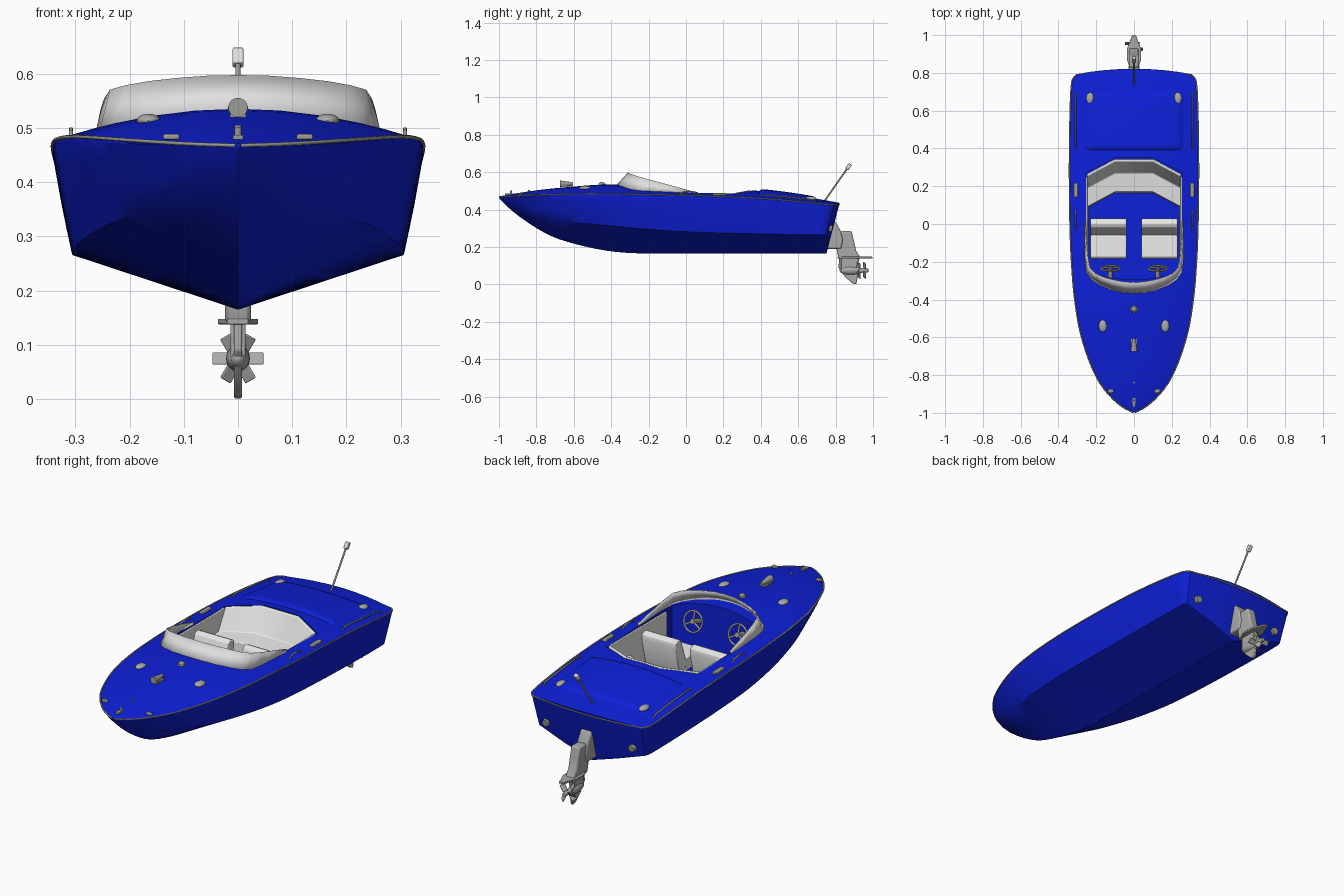
import bpy, bmesh, math
from mathutils import Vector, Matrix

if "Cube" in bpy.data.objects:
    bpy.data.objects.remove(bpy.data.objects["Cube"])

def mat(name, c):
    m = bpy.data.materials.new(name)
    m.diffuse_color = (*c, 1)
    m.use_nodes = True
    m.node_tree.nodes["Principled BSDF"].inputs["Base Color"].default_value = m.diffuse_color
    return m
BLUE = mat("hull_blue", (0.004, 0.014, 0.68))
WHITE = mat("upholstery_white", (0.8, 0.8, 0.79))
GLASS = mat("screen_white", (0.74, 0.74, 0.74))
CHROME = mat("chrome_grey", (0.34, 0.34, 0.31))
DRIVE = mat("drive_grey", (0.4, 0.4, 0.39))

def make(name, bm, m, bevel=0, angle=35):
    bmesh.ops.remove_doubles(bm, verts=bm.verts, dist=1e-5)
    bmesh.ops.recalc_face_normals(bm, faces=bm.faces)
    me = bpy.data.meshes.new(name)
    bm.to_mesh(me); bm.free()
    ob = bpy.data.objects.new(name, me)
    bpy.context.collection.objects.link(ob)
    me.materials.append(m)
    if bevel:
        b = ob.modifiers.new("bevel", 'BEVEL')
        b.width, b.segments, b.limit_method = bevel, 2, 'ANGLE'
    smooth(ob, angle)
    return ob

def smooth(ob, angle=35):
    bpy.ops.object.select_all(action='DESELECT')
    ob.select_set(True)
    bpy.context.view_layer.objects.active = ob
    bpy.ops.object.shade_smooth_by_angle(angle=math.radians(angle))

def loft(bm, rows, caps=(True, True)):
    vs = [[bm.verts.new(p) for p in r] for r in rows]
    n = len(rows[0])
    for a, b in zip(vs, vs[1:]):
        for i in range(n):
            bm.faces.new((a[i], a[(i+1) % n], b[(i+1) % n], b[i]))
    if caps[0]: bm.faces.new(vs[0])
    if caps[1]: bm.faces.new(vs[-1])

def prism(bm, pts, axis, lo, hi):
    def at(p, t):
        q = list(p); q.insert(axis, t); return q
    loft(bm, [[at(p, t) for p in pts] for t in (lo, hi)])

def box(bm, c, size, rx=0):
    bmesh.ops.create_cube(bm, size=1, matrix=Matrix.Translation(c) @ Matrix.Rotation(rx, 4, 'X') @ Matrix.Diagonal((*size, 1)))

def ball(bm, c, r):
    bmesh.ops.create_uvsphere(bm, u_segments=20, v_segments=12, radius=1, matrix=Matrix.Translation(c) @ Matrix.Diagonal((*r, 1)))

def rod(bm, a, b, r, r2=None):
    a, b = Vector(a), Vector(b)
    d = b - a
    bmesh.ops.create_cone(bm, cap_ends=True, segments=16, radius1=r, radius2=r if r2 is None else r2, depth=d.length,
                          matrix=Matrix.Translation((a+b)/2) @ d.to_track_quat('Z', 'Y').to_matrix().to_4x4())

def tube(name, pts, r, m, cyclic=False):
    cu = bpy.data.curves.new(name, 'CURVE')
    cu.dimensions, cu.bevel_depth, cu.bevel_resolution = '3D', r, 2
    sp = cu.splines.new('POLY')
    sp.points.add(len(pts)-1)
    for q, p in zip(sp.points, pts): q.co = (*p, 1)
    sp.use_cyclic_u = cyclic
    cu.materials.append(m)
    bpy.context.collection.objects.link(bpy.data.objects.new(name, cu))

# Smooth curves along the length of the hull
def interp(t, y):
    y = min(max(y, t[0][0]), t[-1][0])
    i = max(k for k in range(len(t)-1) if t[k][0] <= y)
    def slope(k):
        a, b = t[max(k-1, 0)], t[min(k+1, len(t)-1)]
        return (b[1]-a[1])/(b[0]-a[0])
    (x0, a), (x1, b) = t[i], t[i+1]
    h = x1-x0; u = (y-x0)/h
    return (a*(1+2*u)*(1-u)**2 + b*u*u*(3-2*u) + h*u*(1-u)*((1-u)*slope(i) - u*slope(i+1)))
SHEER_W = [(-1, 0), (-.97, .06), (-.9, .138), (-.8, .205), (-.6, .278), (-.4, .314), (-.2, .331), (0, .339), (.3, .342), (.6, .338), (.79, .328), (.82, .306)]
SHEER_Z = [(-1, .468), (-.8, .478), (-.5, .484), (0, .476), (.4, .46), (.82, .424)]
CHINE_W = [(-1, 0), (-.95, .05), (-.9, .085), (-.8, .14), (-.6, .212), (-.4, .258), (-.2, .285), (0, .298), (.4, .305), (.79, .304), (.82, .294)]
CHINE_Z = [(-1, .466), (-.95, .436), (-.9, .41), (-.8, .37), (-.6, .335), (-.4, .313), (-.2, .295), (0, .282), (.4, .27), (.82, .265)]
KEEL_Z = [(-1, .46), (-.92, .385), (-.79, .295), (-.68, .242), (-.47, .188), (-.3, .168), (0, .165), (.82, .165)]
CROWN = [(-1, .003), (-.8, .025), (-.6, .04), (-.4, .052), (-.2, .048), (0, .035), (.35, .04), (.6, .03), (.82, .012)]

def deck(x, y):
    return interp(SHEER_Z, y) + interp(CROWN, y)*max(0, 1-(x/max(interp(SHEER_W, y), .01))**2)

def hull_point(x, y, z):   # raked and curved transom
    t = min(max((y-.55)/.27, 0), 1)
    return (x, y + t*((z-.43)*.26 - .3*x*x), z)

def ring(y, s=1):
    w, c, zs, zc, zk = (interp(t, y) for t in (SHEER_W, CHINE_W, SHEER_Z, CHINE_Z, KEEL_Z))
    half = [(0, zk), (c*.5, (zk+zc)/2), (c, zc)]
    half += [(c+(w-c)*a, zc+(zs-zc)*b) for a, b in ((.3, .25), (.58, .5), (.82, .75), (1, .94), (.985, 1))]
    half += [(w*f, deck(w*f, y)) for f in (.85, .7, .5, .25, 0)]
    full = half + [(-x, z) for x, z in half[-2:0:-1]]
    return [hull_point(x*s, y, z) for x, z in full]

# Hull and deck as one solid, cockpit cut out
ys = [-.998, -.99, -.98, -.96] + [-.93+.05*i for i in range(35)] + [.79, .803, .813, .82]
bm = bmesh.new()
loft(bm, [ring(y) for y in ys] + [ring(.82, s) for s in (.75, .5, .25, 0)], (True, False))
hull = make("hull", bm, BLUE)
bm = bmesh.new()
edge = [(0, -.295), (.1, -.288), (.2, -.27), (.245, -.24), (.255, -.19), (.255, .27), (.1, .35)]
prism(bm, edge + [(-x, y) for x, y in edge[:0:-1]], 2, .29, .8)
cutter = make("cockpit_cutter", bm, BLUE)
cutter.hide_render = True
mod = hull.modifiers.new("cockpit", 'BOOLEAN')
mod.object, mod.operation, mod.solver = cutter, 'DIFFERENCE', 'EXACT'
bpy.context.view_layer.objects.active = hull
bpy.ops.object.modifier_apply(modifier="cockpit")
bpy.data.objects.remove(cutter)
smooth(hull, 30)

# Rub rail round the sheer
side = [hull_point(interp(SHEER_W, y), y, interp(SHEER_Z, y)) for y in ys]
stern = [hull_point(.306*s, .82, .424) for s in (.75, .5, .25, 0)]
right = side + stern
tube("rub_rail", right + [(-x, y, z) for x, y, z in right[-2::-1]], .0035, CHROME)

# Engine hatch: padded panel following the deck
bm = bmesh.new()
N = 24
bmesh.ops.create_grid(bm, x_segments=N, y_segments=N, size=1)
for v in bm.verts:
    a, b = v.co.x, v.co.y
    x, y = a*.268, .545 + b*.158
    e = min(1, (1-abs(a))*.268/.035, (1-abs(b))*.158/.035)
    v.co = (x, y, deck(x, y) - .006 + .017*math.sqrt(e*(2-e)))
make("engine_hatch", bm, BLUE, angle=50)

# Wraparound windscreen
low = [(0, -.368), (.06, -.364), (.12, -.35), (.18, -.325), (.225, -.295), (.252, -.255), (.26, -.18), (.26, -.09), (.26, .01)]
top = [(0, -.31, .596), (.055, -.306, .595), (.11, -.296, .591), (.165, -.28, .585), (.205, -.262, .578), (.234, -.232, .57), (.245, -.17, .553), (.252, -.085, .53), (.257, .015, .503)]
L = [(x, y, deck(x, y)-.004) for x, y in low]
bm = bmesh.new()
flip = lambda P: [(-x, y, z) for x, y, z in P[:0:-1]] + P
A, B = ([bm.verts.new(p) for p in flip(P)] for P in (L, top))
for i in range(len(A)-1):
    bm.faces.new((A[i], A[i+1], B[i+1], B[i]))
ws = make("windscreen", bm, GLASS, angle=50)
so = ws.modifiers.new("thickness", 'SOLIDIFY')
so.thickness, so.offset = .005, 0

# Rear bench: angled backrest and seat
bm = bmesh.new()
rows = []
for x, y, zt in ((-.25, .265, .488), (-.1, .345, .502), (.1, .345, .502), (.25, .265, .488)):
    rows.append([(x, y, .29), (x, y, zt), (x, y-.015, zt), (x, y-.075, .39), (x, y-.175, .38), (x, y-.18, .29)])
loft(bm, rows)
make("rear_bench", bm, WHITE, .004)

for s, tag in ((-1, "left"), (1, "right")):
    # Pleated front seats
    bm = bmesh.new()
    n, w = 6, .19/6
    for i in range(n):
        x = s*.135 - .095 + i*w
        prism(bm, [(-.18, .3), (-.185, .355), (-.175, .37), (-.06, .36), (-.05, .3)], 0, x, x+w)
        prism(bm, [(-.065, .34), (-.02, .465), (.0, .475), (.025, .465), (.03, .44), (0, .31), (-.05, .3)], 0, x, x+w)
    make(tag+"_front_seat", bm, WHITE, .005)
    # Pleated side lining
    bm = bmesh.new()
    for i in range(18):
        y = -.2 + i*.025
        prism(bm, [(s*.242, .3), (s*.256, .3), (s*.256, .486), (s*.246, .486)], 1, y, y+.025)
    make(tag+"_side_lining", bm, WHITE, .003)
    # Steering wheel
    c, ax = Vector((s*.125, -.235, .455)), Vector((0, math.cos(.3), math.sin(.3)))
    u, v = Vector((1, 0, 0)), Vector((0, -math.sin(.3), math.cos(.3)))
    spin = lambda t, r: c + (u*math.cos(t) + v*math.sin(t))*r
    tube(tag+"_wheel_rim", [spin(k*math.pi/16, .05) for k in range(32)], .005, CHROME, True)
    bm = bmesh.new()
    for k in range(3):
        rod(bm, c, spin(math.pi/2 + k*2*math.pi/3, .05), .005)
    rod(bm, c + ax*.008, c - ax*.06, .012)
    make(tag+"_wheel_spokes", bm, CHROME)
    # Deck vents, chocks, cleats
    bm = bmesh.new()
    ball(bm, (s*.165, -.54, deck(.165, -.54)), (.022, .032, .012))
    ball(bm, (s*.232, .665, deck(.232, .665)+.006), (.02, .032, .013))
    make(tag+"_vents", bm, DRIVE)
    bm = bmesh.new()
    box(bm, (s*.123, -.885, deck(.123, -.885)+.004), (.03, .02, .01))
    box(bm, (s*.308, .18, deck(.308, .18)+.004), (.022, .075, .012))
    make(tag+"_chock_and_cleat", bm, CHROME, .003)
    # Grab handle and stern rail
    d = lambda y, h: (s*.308, y, deck(.308, y)+h)
    tube(tag+"_grab_handle", [d(-.03, -.002), d(-.02, .01), d(.02, .016), d(.06, .01), d(.07, -.002)], .004, CHROME)
    tube(tag+"_stern_rail", [d(.4, -.002), d(.41, .012), d(.55, .012), d(.685, .012), d(.695, -.002)], .004, CHROME)
    # Transom fitting
    bm = bmesh.new()
    p = Vector(hull_point(s*.24, .82, .3))
    rod(bm, p - Vector((0, .01, 0)), p + Vector((0, .012, -.003)), .021, .017)
    make(tag+"_transom_disc", bm, CHROME)

# Foredeck fittings on the centre line
bm = bmesh.new()
rod(bm, (0, -.45, .525), (0, -.45, .54), .021, .018)
ball(bm, (0, -.45, .54), (.014, .014, .008))
z = deck(0, -.64)
box(bm, (0, -.64, z+.004), (.03, .06, .008))
rod(bm, (0, -.675, z+.018), (0, -.605, z+.018), .018, .008)
rod(bm, (0, -.84, deck(0, -.84)-.002), (0, -.84, deck(0, -.84)+.008), .006)
z = deck(0, -.945)
box(bm, (0, -.945, z+.003), (.018, .045, .008))
rod(bm, (0, -.935, z), (0, -.935, z+.022), .006)
make("foredeck_fittings", bm, CHROME)

# Stern light on a raked pole
bm = bmesh.new()
rod(bm, (0, .74, .445), (0, .862, .62), .0045)
make("stern_light_pole", bm, CHROME)
bm = bmesh.new()
box(bm, (0, .87, .63), (.02, .02, .034), -.6)
make("stern_light", bm, GLASS, .003)

# Stern drive: mount, leg, plate, skeg
bm = bmesh.new()
prism(bm, [(.765, .33), (.8, .335), (.825, .29), (.84, .24), (.83, .19), (.75, .19)], 0, -.03, .03)
prism(bm, [(.81, .25), (.83, .285), (.885, .285), (.897, .235), (.91, .18), (.935, .14), (.815, .14), (.805, .19)], 0, -.024, .024)
make("drive_upper", bm, DRIVE, .008)
bm = bmesh.new()
plan = [(.018, .81), (.037, .87), (.037, .93), (.02, .97), (.012, .997)]
prism(bm, plan + [(-x, y) for x, y in plan[::-1]], 2, .138, .148)
make("drive_plate", bm, DRIVE, .002)
bm = bmesh.new()
prism(bm, [(.82, .145), (.93, .145), (.915, .1), (.92, .05), (.91, 0), (.89, .006), (.85, .04), (.815, .09)], 0, -.007, .007)
prism(bm, [(.83, .145), (.92, .145), (.91, .07), (.83, .07)], 0, -.014, .014)
ball(bm, (0, .88, .075), (.022, .06, .024))
make("drive_lower", bm, DRIVE, .003)

# Twin three-bladed propellers
bm = bmesh.new()
rod(bm, (0, .9, .075), (0, .975, .075), .016, .01)
for row, y in enumerate((.925, .955)):
    for k in range(3):
        t = (k*2 + row)*math.pi/3
        m = (Matrix.Translation((0, y, .075)) @ Matrix.Rotation(t, 4, 'Y') @ Matrix.Translation((.029, 0, 0))
             @ Matrix.Rotation(.6 if row else -.6, 4, 'X') @ Matrix.Diagonal((.036, .004, .026, 1)))
        bmesh.ops.create_cube(bm, size=1, matrix=m)
make("propellers", bm, DRIVE, .002)
